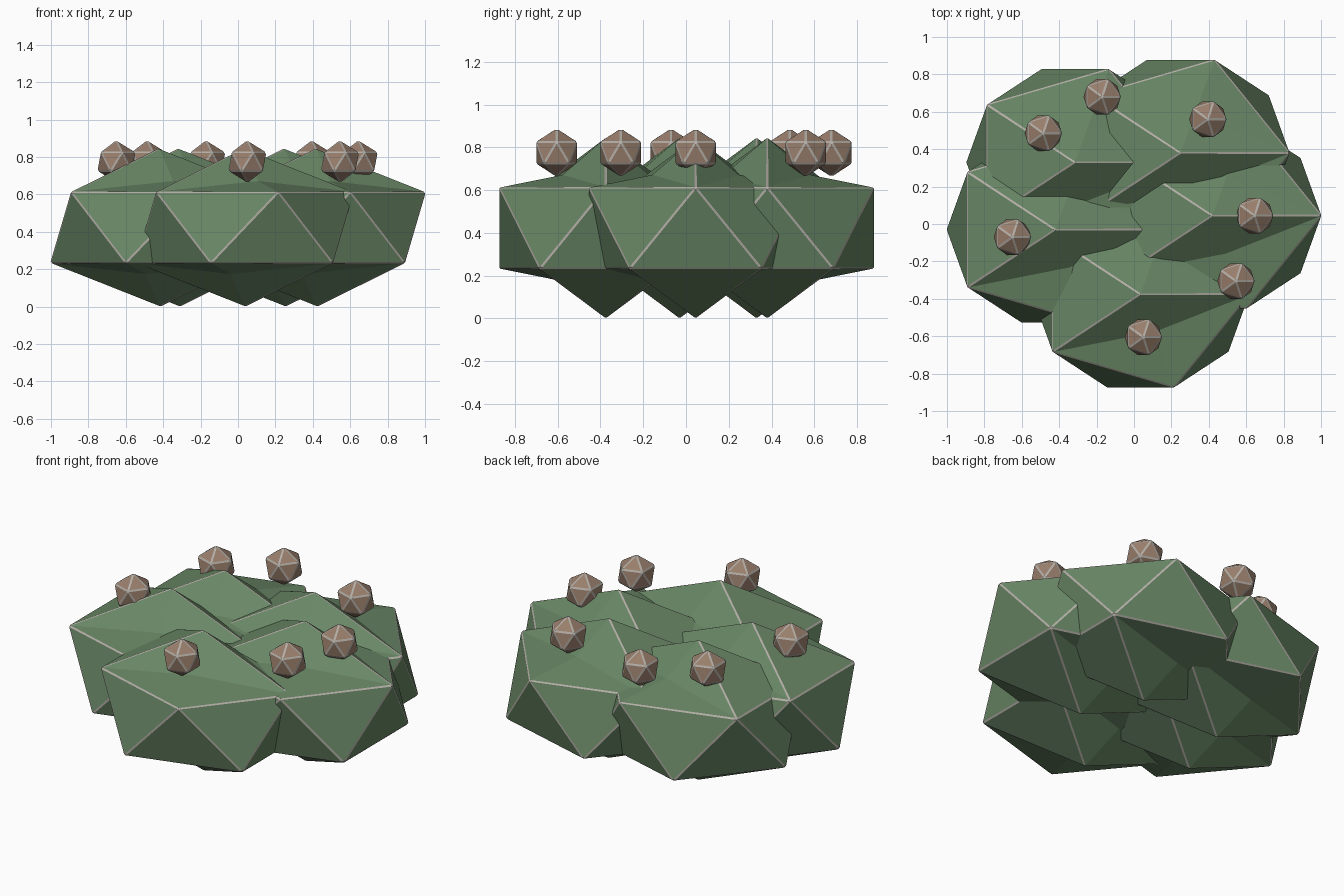
import bpy
import bmesh
from math import radians
from mathutils import Matrix

if "Cube" in bpy.data.objects:
    bpy.data.objects.remove(bpy.data.objects["Cube"])


def make_mat(name, col):
    m = bpy.data.materials.new(name)
    m.diffuse_color = (*col, 1)
    m.use_nodes = True
    m.node_tree.nodes["Principled BSDF"].inputs["Base Color"].default_value = m.diffuse_color
    return m


leaf = make_mat("leaf_green", (0.14, 0.24, 0.13))
fruit = make_mat("berry_brown", (0.32, 0.21, 0.15))
trim = make_mat("edge_highlight", (0.45, 0.42, 0.38))


def ico(name, loc, scale, mat):
    """Scaled icosahedron with pale chamfered edges."""
    bm = bmesh.new()
    bmesh.ops.create_icosphere(bm, subdivisions=1, radius=1,
                               matrix=Matrix.Diagonal((*scale, 1)))
    # merge the shallow crown faces into warped quads
    soft = [e for e in bm.edges if e.calc_face_angle() < radians(31)]
    bmesh.ops.dissolve_edges(bm, edges=soft, use_verts=False)
    # narrow chamfer on all remaining edges
    bmesh.ops.bevel(bm, geom=bm.edges[:], offset=0.006, offset_type='OFFSET',
                    segments=1, profile=0.5, affect='EDGES', material=1)
    # fan the warped quads from their centres
    quads = [f for f in bm.faces if f.material_index == 0 and len(f.verts) > 3]
    if quads:
        bmesh.ops.poke(bm, faces=quads, center_mode='MEAN')
    me = bpy.data.meshes.new(name)
    bm.to_mesh(me)
    bm.free()
    me.materials.append(mat)
    me.materials.append(trim)
    ob = bpy.data.objects.new(name, me)
    ob.location = loc
    bpy.context.collection.objects.link(ob)


# Five overlapping, flattened foliage clumps
clumps = [(0.42, 0.045), (0.25, 0.38), (-0.315, 0.33), (-0.42, -0.03), (0.035, -0.375)]
for i, (x, y) in enumerate(clumps):
    ico(f"foliage_clump_{i + 1}", (x, y, 0.4225), (0.653, 0.588, 0.4245), leaf)

# Small berries sitting on the crown
berries = [(0.645, 0.045), (0.545, -0.305), (0.05, -0.605), (-0.65, -0.07),
           (-0.485, 0.485), (-0.17, 0.68), (0.395, 0.56)]
for i, (x, y) in enumerate(berries):
    ico(f"berry_{i + 1}", (x, y, 0.775), (0.114, 0.114, 0.114), fruit)
